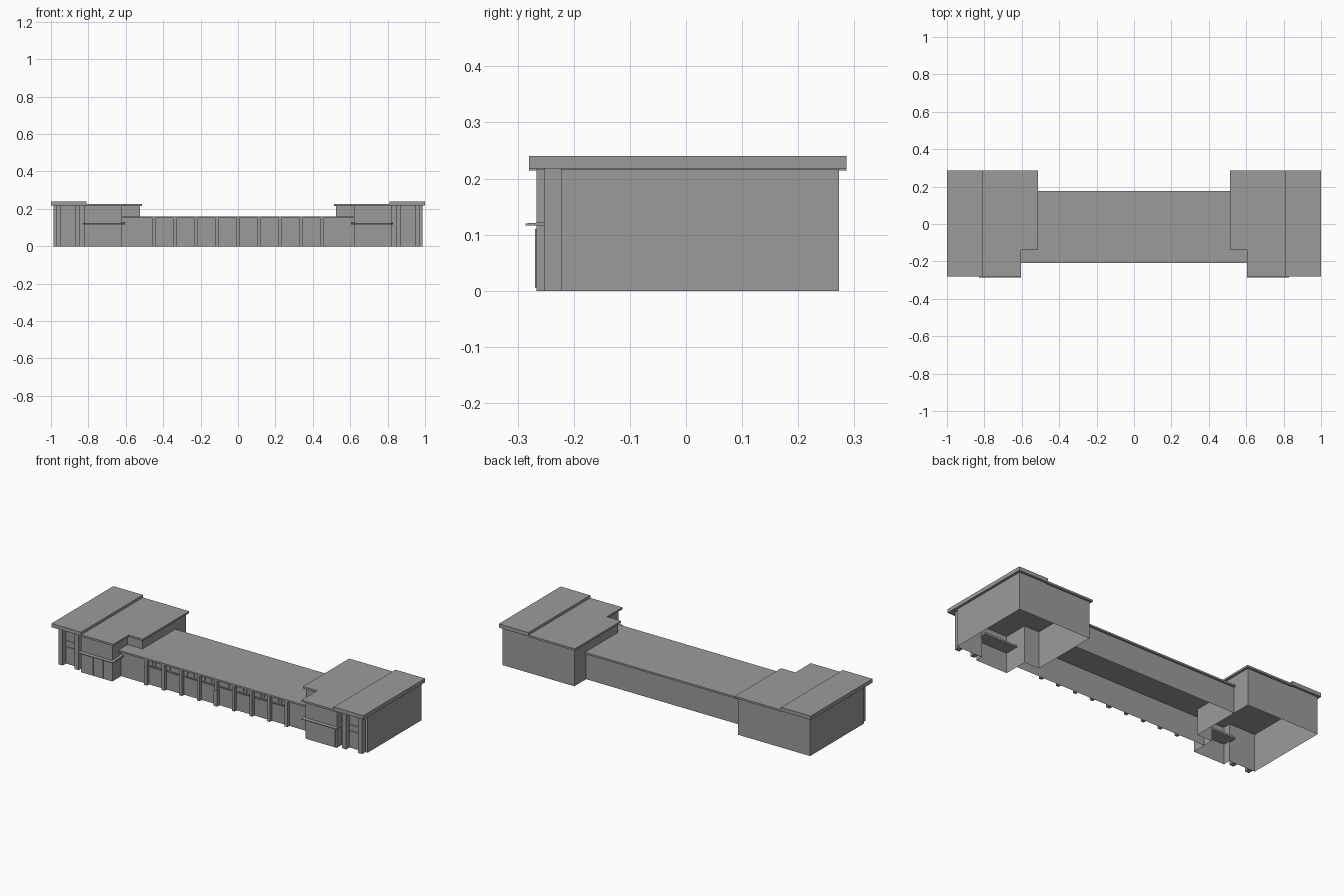
import bpy
import bmesh

cube = bpy.data.objects.get("Cube")
if cube:
    bpy.data.objects.remove(cube, do_unlink=True)

grey = bpy.data.materials.new("plain_grey")
grey.use_nodes = True
GREY = (0.33, 0.33, 0.33, 1)
grey.diffuse_color = GREY
grey.node_tree.nodes["Principled BSDF"].inputs["Base Color"].default_value = GREY


def finish(name, bm, mirror):
    bmesh.ops.recalc_face_normals(bm, faces=bm.faces)
    mesh = bpy.data.meshes.new(name)
    bm.to_mesh(mesh)
    bm.free()
    mesh.materials.append(grey)
    ob = bpy.data.objects.new(name, mesh)
    bpy.context.collection.objects.link(ob)
    if mirror:
        ob.modifiers.new("Mirror", "MIRROR").use_mirror_merge = False
    return ob


def prism(name, outline, z0, z1, mirror=False, open_bottom=False, skip=()):
    """Upright prism over an outline; skip lists side walls to leave out."""
    bm = bmesh.new()
    low = [bm.verts.new((x, y, z0)) for x, y in outline]
    high = [bm.verts.new((x, y, z1)) for x, y in outline]
    n = len(outline)
    bm.faces.new(high)
    if not open_bottom:
        bm.faces.new(low[::-1])
    for i in range(n):
        if i not in skip:
            j = (i + 1) % n
            bm.faces.new((low[i], low[j], high[j], high[i]))
    return finish(name, bm, mirror)


def box(name, x, y, z, mirror=False):
    outline = [(x[0], y[0]), (x[1], y[0]), (x[1], y[1]), (x[0], y[1])]
    return prism(name, outline, z[0], z[1], mirror)


# Long central hall, open underneath, joined to the wings
WALL = -0.185
prism("hall_walls",
      [(-0.62, WALL), (0.62, WALL), (0.62, -0.125), (0.525, -0.125),
       (0.525, 0.165), (-0.525, 0.165), (-0.525, -0.125), (-0.62, -0.125)],
      0, 0.15, open_bottom=True, skip=(1, 2, 3, 5, 6, 7))
prism("hall_roof",
      [(-0.62, -0.209), (0.62, -0.209), (0.62, -0.125), (0.525, -0.125),
       (0.525, 0.176), (-0.525, 0.176), (-0.525, -0.125), (-0.62, -0.125)],
      0.15, 0.16)

# Columns and windows along the hall front
BAY = 0.1125
for k in range(-4, 5):
    box("hall_column", (k * BAY - 0.009, k * BAY + 0.009), (-0.204, WALL), (0, 0.15))
for k in range(-4, 4):
    left = k * BAY + 0.018
    for p in range(4):
        a = left + p * 0.02
        box("transom_pane", (a, a + 0.016), (WALL - 0.003, WALL), (0.118, 0.138))
    box("window_sill", (left - 0.004, left + 0.08), (WALL - 0.006, WALL), (0.108, 0.112))
    box("window_panel", (left, left + 0.076), (WALL - 0.003, WALL), (0.035, 0.104))
box("centre_post", (-0.011, 0.011), (-0.207, WALL), (0, 0.09))

# End wings: walls open underneath, with a notch at the inner front corner
prism("wing_walls",
      [(0.987, -0.223), (0.987, 0.273), (0.525, 0.273), (0.525, -0.125),
       (0.62, -0.125), (0.62, -0.266), (0.82, -0.266), (0.82, -0.223)],
      0, 0.217, mirror=True, open_bottom=True)
box("wing_outer_roof", (0.81, 1.0), (-0.28, 0.286), (0.218, 0.24), True)
prism("wing_inner_roof",
      [(0.604, -0.28), (0.812, -0.28), (0.812, 0.286), (0.513, 0.286),
       (0.513, -0.139), (0.604, -0.139)], 0.214, 0.225, True)

# Wing columns and the windows between them
for x in (0.845, 0.947):
    box("wing_column", (x, x + 0.026), (-0.253, -0.223), (0, 0.218), True)
for z in ((0.02, 0.1), (0.112, 0.135), (0.147, 0.195)):
    box("wing_window", (0.88, 0.939), (-0.227, -0.223), z, True)

# Sloped canopy wrapped around the projecting block
canopy = box("canopy", (0.604, 0.829), (-0.286, -0.185), (0.116, 0.127), True)
for v in canopy.data.vertices:
    if v.co.y < -0.28 and v.co.z > 0.12:
        v.co.z = 0.12

# Entrance panels below the canopy
for x0, x1 in ((0.627, 0.672), (0.676, 0.736), (0.74, 0.812)):
    box("entrance_panel", (x0, x1), (-0.269, -0.266), (0.005, 0.11), True)
